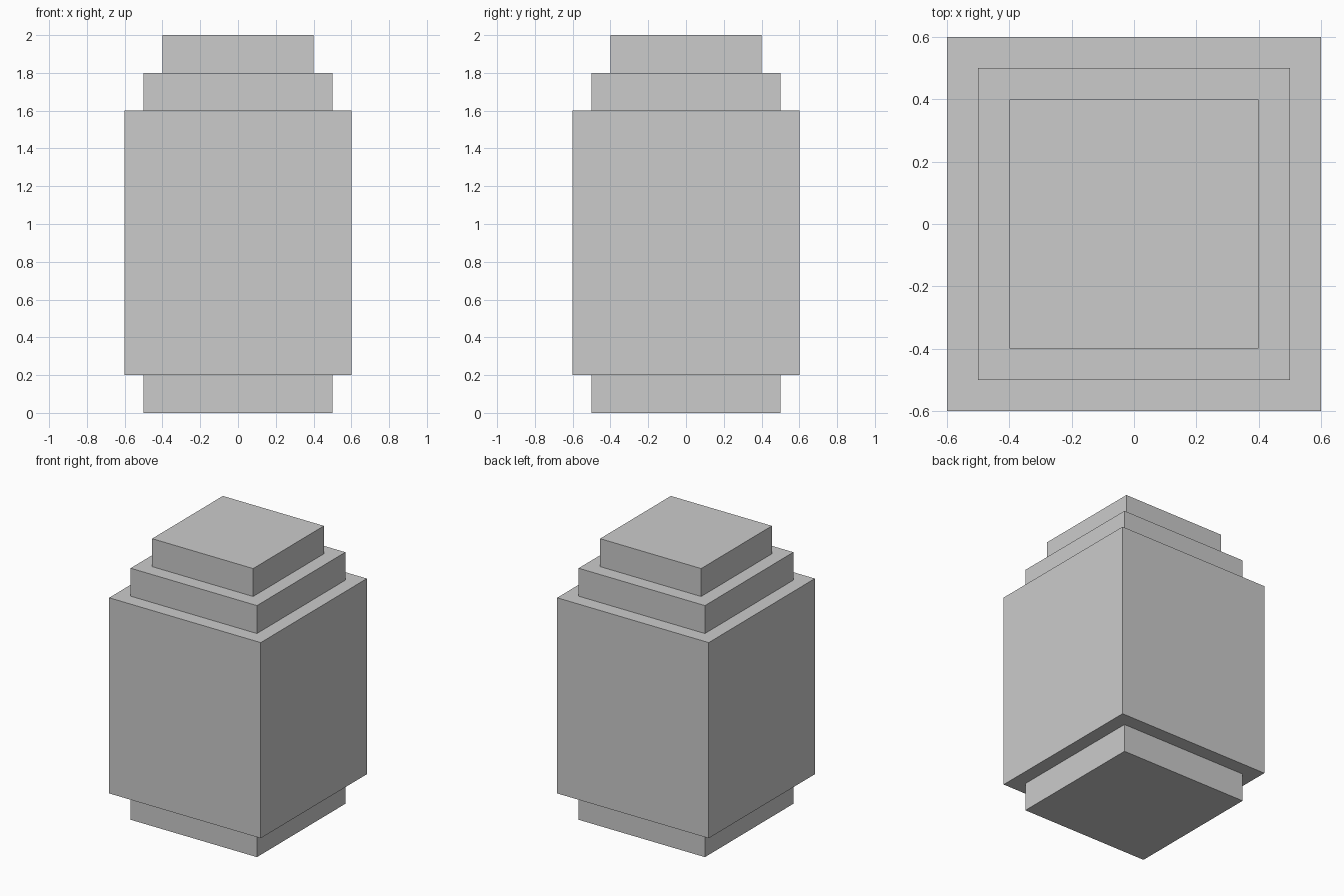
import bpy
import bmesh
from mathutils import Matrix

if "Cube" in bpy.data.objects:
    bpy.data.objects.remove(bpy.data.objects["Cube"])


def add_block(name, width, z0, z1):
    """Square block centred on the z axis between two heights."""
    bm = bmesh.new()
    bmesh.ops.create_cube(bm, size=1.0)
    bm.transform(Matrix.Translation((0, 0, (z0 + z1) / 2))
                 @ Matrix.Diagonal((width, width, z1 - z0, 1)))
    mesh = bpy.data.meshes.new(name)
    bm.to_mesh(mesh)
    bm.free()
    obj = bpy.data.objects.new(name, mesh)
    bpy.context.collection.objects.link(obj)
    return obj


# Stacked parts from the ground up: name, width, height
parts = [
    ("base", 1.0, 0.2),
    ("body", 1.2, 1.4),
    ("shoulder", 1.0, 0.2),
    ("cap", 0.8, 0.2),
]

z = 0.0
for name, width, height in parts:
    add_block(name, width, z, z + height)
    z += height
